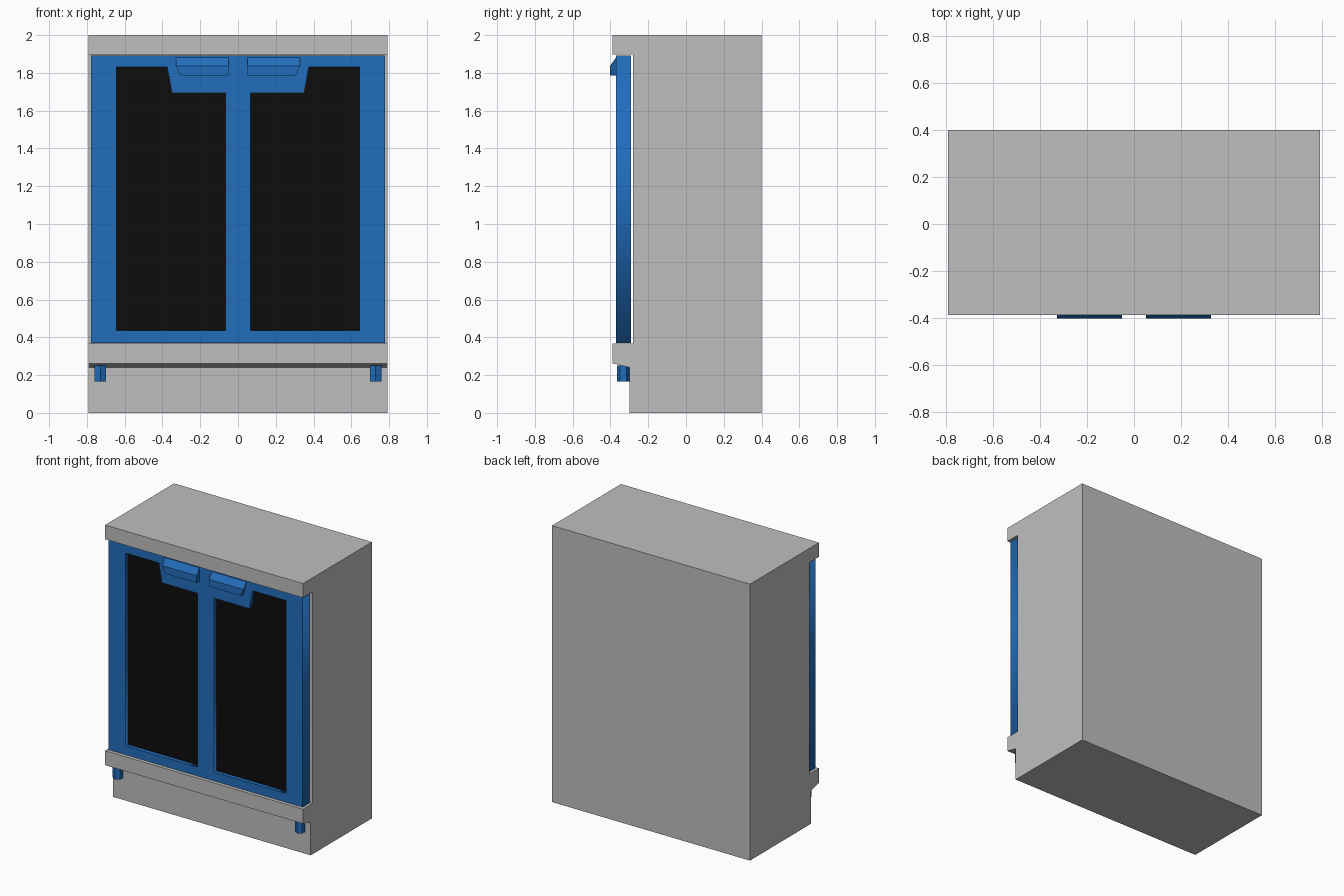
import bpy, bmesh, math
from mathutils import Vector

if "Cube" in bpy.data.objects:
    bpy.data.objects.remove(bpy.data.objects["Cube"], do_unlink=True)


def material(name, rgb):
    m = bpy.data.materials.new(name)
    m.use_nodes = True
    m.diffuse_color = (*rgb, 1)
    m.node_tree.nodes["Principled BSDF"].inputs["Base Color"].default_value = (*rgb, 1)
    return m


grey = material("light grey", (0.52, 0.52, 0.52))
blue = material("blue", (0.016, 0.153, 0.503))
black = material("black", (0.004, 0.004, 0.004))


def finish(name, bm, mat):
    bmesh.ops.recalc_face_normals(bm, faces=bm.faces)
    mesh = bpy.data.meshes.new(name)
    bm.to_mesh(mesh)
    bm.free()
    mesh.materials.append(mat)
    obj = bpy.data.objects.new(name, mesh)
    bpy.context.collection.objects.link(obj)
    return obj


def prism(name, points, offset, mat):
    """Extrude a closed 3D outline along an offset."""
    bm = bmesh.new()
    face = bm.faces.new([bm.verts.new(p) for p in points])
    out = bmesh.ops.extrude_face_region(bm, geom=[face], use_keep_orig=True)
    moved = [g for g in out["geom"] if isinstance(g, bmesh.types.BMVert)]
    bmesh.ops.translate(bm, verts=moved, vec=Vector(offset))
    return finish(name, bm, mat)


# Cabinet: side profile (y, z) with door recess, lip and toe kick
half_width = 0.792
profile = [(0.4, 0), (0.4, 2), (-0.388, 2), (-0.388, 1.897), (-0.281, 1.897),
           (-0.281, 0.367), (-0.388, 0.367), (-0.388, 0.262), (-0.3, 0.241), (-0.3, 0)]
prism("cabinet", [(-half_width, y, z) for y, z in profile], (2 * half_width, 0, 0), grey)

# Window outline (x, z) with a notch under the handle
door_front, door_back, pane_front = -0.37, -0.291, -0.342
window = [(0.067, 0.435), (0.643, 0.435), (0.643, 1.83),
          (0.375, 1.83), (0.35, 1.693), (0.067, 1.693)]
frame = [(-0.777, 0.371), (0.777, 0.371), (0.777, 1.893), (-0.777, 1.893)]

# Door frame: filled curve with two openings, turned upright
curve = bpy.data.curves.new("door_frame", "CURVE")
curve.dimensions = "2D"
curve.fill_mode = "BOTH"
curve.extrude = (door_back - door_front) / 2
for outline in (frame, window, [(-x, z) for x, z in window]):
    spline = curve.splines.new("POLY")
    spline.points.add(len(outline) - 1)
    spline.use_cyclic_u = True
    for point, (x, z) in zip(spline.points, outline):
        point.co = (x, z, 0, 1)
curve.materials.append(blue)
door = bpy.data.objects.new("door_frame", curve)
door.rotation_euler.x = math.pi / 2
door.location.y = (door_front + door_back) / 2
bpy.context.collection.objects.link(door)
bpy.ops.object.select_all(action="DESELECT")
door.select_set(True)
bpy.context.view_layer.objects.active = door
bpy.ops.object.convert(target="MESH")

for side, s in (("left", 1), ("right", -1)):
    # Dark pane set back in the frame
    prism(side + "_pane", [(s * x, pane_front, z) for x, z in window],
          (0, door_back - pane_front, 0), black)

    # Handle: wedge with a sloped top and a slanted outer end
    handle = prism(side + "_handle",
                   [(s * 0.05, y, z) for y, z in
                    [(-0.36, 1.785), (-0.402, 1.785), (-0.402, 1.837), (-0.37, 1.882), (-0.36, 1.882)]],
                   (s * 0.277, 0, 0), blue)
    for v in handle.data.vertices:
        if abs(v.co.x) > 0.3 and v.co.z < 1.8:
            v.co.x = s * 0.303

    # Hexagonal foot under the lip
    radius = 0.034
    ring = [(s * 0.729 + radius * math.sin(i * math.pi / 3),
             -0.332 - radius * math.cos(i * math.pi / 3), 0.167) for i in range(6)]
    prism(side + "_foot", ring, (0, 0, 0.085), blue)
